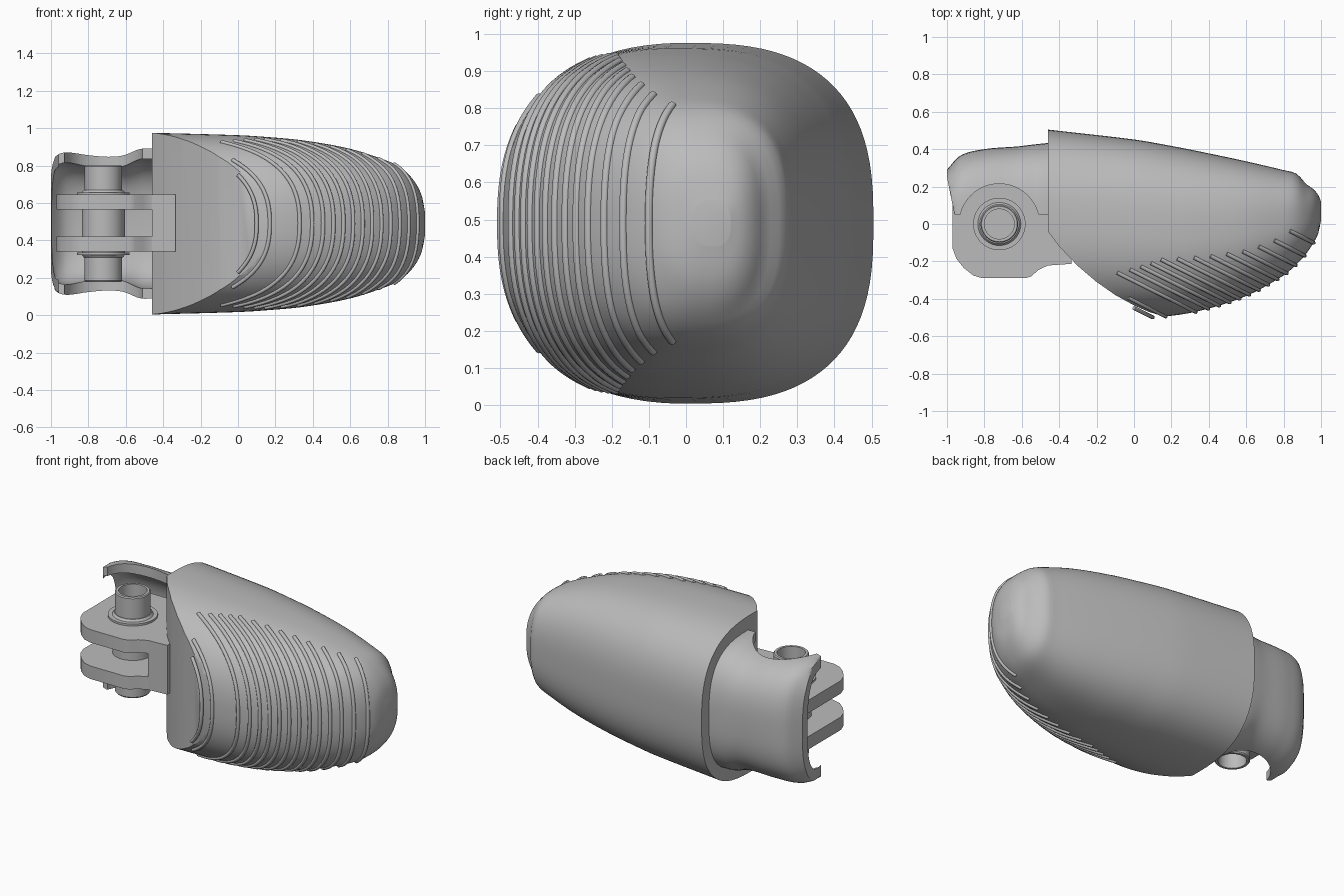
import bpy, bmesh, math

if "Cube" in bpy.data.objects:
    bpy.data.objects.remove(bpy.data.objects["Cube"])

MID = 0.49  # height of the horizontal mirror plane

grey = bpy.data.materials.new("plain_grey")
grey.use_nodes = True
grey.diffuse_color = (0.5, 0.5, 0.5, 1)
grey.node_tree.nodes["Principled BSDF"].inputs["Base Color"].default_value = (0.5, 0.5, 0.5, 1)


def add_object(name, bm):
    bmesh.ops.recalc_face_normals(bm, faces=bm.faces[:])
    mesh = bpy.data.meshes.new(name)
    bm.to_mesh(mesh)
    bm.free()
    mesh.materials.append(grey)
    obj = bpy.data.objects.new(name, mesh)
    bpy.context.collection.objects.link(obj)
    return obj


def activate(obj):
    bpy.ops.object.select_all(action='DESELECT')
    obj.select_set(True)
    bpy.context.view_layer.objects.active = obj


def smooth(obj, angle=35):
    activate(obj)
    bpy.ops.object.shade_smooth_by_angle(angle=math.radians(angle))


def loft(name, rings):
    bm = bmesh.new()
    loops = [[bm.verts.new(p) for p in ring] for ring in rings]
    for a, b in zip(loops, loops[1:]):
        for i in range(len(a)):
            j = (i + 1) % len(a)
            bm.faces.new((a[i], a[j], b[j], b[i]))
    bm.faces.new(loops[0])
    bm.faces.new(loops[-1])
    return add_object(name, bm)


def prism(name, outline, z0, z1):
    return loft(name, [[(x, y, z) for x, y in outline] for z in (z0, z1)])


def circle(cx, cy, r, n=48):
    return [(cx + r * math.cos(2 * math.pi * i / n), cy + r * math.sin(2 * math.pi * i / n))
            for i in range(n)]


def cut(obj, cutter):
    cutter.hide_render = True
    mod = obj.modifiers.new("cut", 'BOOLEAN')
    mod.operation, mod.solver, mod.object = 'DIFFERENCE', 'EXACT', cutter
    activate(obj)
    bpy.ops.object.modifier_apply(modifier=mod.name)
    bpy.data.objects.remove(cutter)


def sample(table, x):
    """Smooth interpolation of the rows (x, a, b, ...) at x."""
    k = max(i for i in range(len(table) - 1) if i == 0 or table[i][0] <= x)

    def tangent(i, c):
        lo, hi = table[max(i - 1, 0)], table[min(i + 1, len(table) - 1)]
        return (hi[c] - lo[c]) / (hi[0] - lo[0])
    p, q = table[k], table[k + 1]
    d = q[0] - p[0]
    t = (x - p[0]) / d
    return [p[c] * (1 + 2 * t) * (1 - t) ** 2 + q[c] * t * t * (3 - 2 * t)
            + d * t * (1 - t) * ((1 - t) * tangent(k, c) - t * tangent(k + 1, c))
            for c in range(1, len(p))]


# Fingertip body: station x, front y, back y, half height
BODY = [(-0.46, -0.5, 0.505, 0.486), (0, -0.5, 0.452, 0.473), (0.16, -0.495, 0.425, 0.463),
        (0.35, -0.465, 0.388, 0.445), (0.6, -0.385, 0.335, 0.4), (0.8, -0.275, 0.288, 0.335),
        (0.87, -0.215, 0.268, 0.3), (0.92, -0.16, 0.215, 0.255), (0.96, -0.1, 0.185, 0.2),
        (0.985, -0.05, 0.155, 0.14), (1.0, 0.02, 0.12, 0.06)]
FRONT_POWER, BACK_POWER = 2.4, 2.7


def body_ring(x, n=96):
    yf, yb, h = sample(BODY, x)
    yc, ry = (yf + yb) / 2, (yb - yf) / 2
    ring = []
    for i in range(n):
        a = 2 * math.pi * (i + 0.5) / n
        c, s = math.cos(a), math.sin(a)
        p = 2 / (BACK_POWER if c > 0 else FRONT_POWER)
        ring.append((x, yc + ry * math.copysign(abs(c) ** p, c),
                     MID + h * math.copysign(abs(s) ** p, s)))
    return ring


stations = [-0.46 + 1.46 * math.sin(math.pi / 2 * i / 44) for i in range(45)]
body = loft("fingertip_body", [body_ring(x) for x in stations])

# Slanted, gently bowed relief under the knuckle
relief = [(-0.5, 0.01), (-0.46, -0.04), (-0.4, -0.12), (-0.3, -0.225), (-0.2, -0.31),
          (-0.1, -0.38), (0, -0.435), (0.08, -0.47), (0.16, -0.495), (0.3, -0.54),
          (0.3, -0.9), (-0.5, -0.9)]
cut(body, prism("relief_cutter", relief, -0.2, 1.2))
smooth(body)


# Grip ribs lying on slanted planes around the pad
def rib(index, x0, length, n=40):
    y0 = sample(BODY, x0)[0]
    curve = bpy.data.curves.new("grip_rib", 'CURVE')
    curve.dimensions = '3D'
    curve.bevel_depth = 0.011
    curve.bevel_resolution = 2
    curve.use_fill_caps = True
    spline = curve.splines.new('POLY')
    spline.points.add(n)
    for i in range(n + 1):
        u = 2 * i / n - 1
        x = x0 - length * u * u
        y = y0 + (x0 - x) / 2
        yf, yb, h = sample(BODY, x)
        r = min(1, abs(y - (yf + yb) / 2) / ((yb - yf) / 2))
        z = h * (1 - r ** FRONT_POWER) ** (1 / FRONT_POWER)
        spline.points[i].co = (x, y, MID + math.copysign(z, u), 1)
    curve.materials.append(grey)
    obj = bpy.data.objects.new("grip_rib_%02d" % index, curve)
    bpy.context.collection.objects.link(obj)
    activate(obj)
    bpy.ops.object.convert(target='MESH')
    smooth(bpy.context.object, 50)


rib(0, 0.1, 0.1)
rib(1, 0.17, 0.2)
for i in range(13):
    x = 0.33 + 0.63 * (i / 12) ** 0.9
    rib(i + 2, x, min(0.42, 0.12 + 0.75 * (0.97 - x)))

# Hinge cover: open U-shaped shell, station x, back y, half height
COVER = [(-1.0, 0.29, 0.355), (-0.93, 0.365, 0.38), (-0.8, 0.4, 0.378), (-0.62, 0.415, 0.372),
         (-0.52, 0.427, 0.4), (-0.44, 0.435, 0.4)]
OPEN_Y, WALL = 0.05, 0.055


def cover_ring(x, n=40):
    yb, h = sample(COVER, x)

    def arc(inset):
        pts = []
        for i in range(n + 1):
            a = math.pi * (i / n - 0.5)
            c, s = abs(math.cos(a)), math.sin(a)
            y = OPEN_Y + (yb - inset - OPEN_Y) * c ** 0.7
            z = MID + (h - inset) * math.copysign(abs(s) ** 0.7, s)
            pts.append((max(x, -1 + 0.2 * (0.25 - y)), y, z))
        return pts
    return arc(0) + arc(WALL)[::-1]


cover = loft("hinge_cover", [cover_ring(-1 + 0.56 * i / 28) for i in range(29)])
cut(cover, prism("cover_cutter", circle(-0.72, 0, 0.215), -0.2, 1.2))
smooth(cover)

# Pair of hinge lugs and the block joining them to the body
lug = [(-0.97, 0.2), (-0.97, -0.13), (-0.95, -0.185), (-0.91, -0.235), (-0.86, -0.275),
       (-0.81, -0.29), (-0.58, -0.29), (-0.55, -0.28), (-0.51, -0.245), (-0.46, -0.222),
       (-0.4, -0.213), (-0.335, -0.213), (-0.335, 0.3), (-0.85, 0.3)]
for name, z in (("lower_lug", 0.34), ("upper_lug", 0.565)):
    smooth(prism(name, lug, z, z + 0.08), 30)
block = [(-0.46, -0.222), (-0.335, -0.213), (-0.335, 0.3), (-0.46, 0.3)]
prism("lug_block", block, 0.34, 0.645)


# Hinge pin with hollow ends, flanges and a thicker middle
half_pin = [(0, 0.115), (0.155, 0.115), (0.155, 0.14), (0.167, 0.14), (0.167, 0.115),
            (0.18, 0.105), (0.18, 0.1), (0.305, 0.1), (0.312, 0.095), (0.312, 0.08),
            (0.2, 0.08), (0.2, 0.001)]
pin_profile = [(-z, r) for z, r in half_pin[:0:-1]] + half_pin[1:]
pin = loft("hinge_pin", [[(x, y, MID + z) for x, y in circle(-0.72, 0, r)]
                         for z, r in pin_profile])
smooth(pin, 30)
